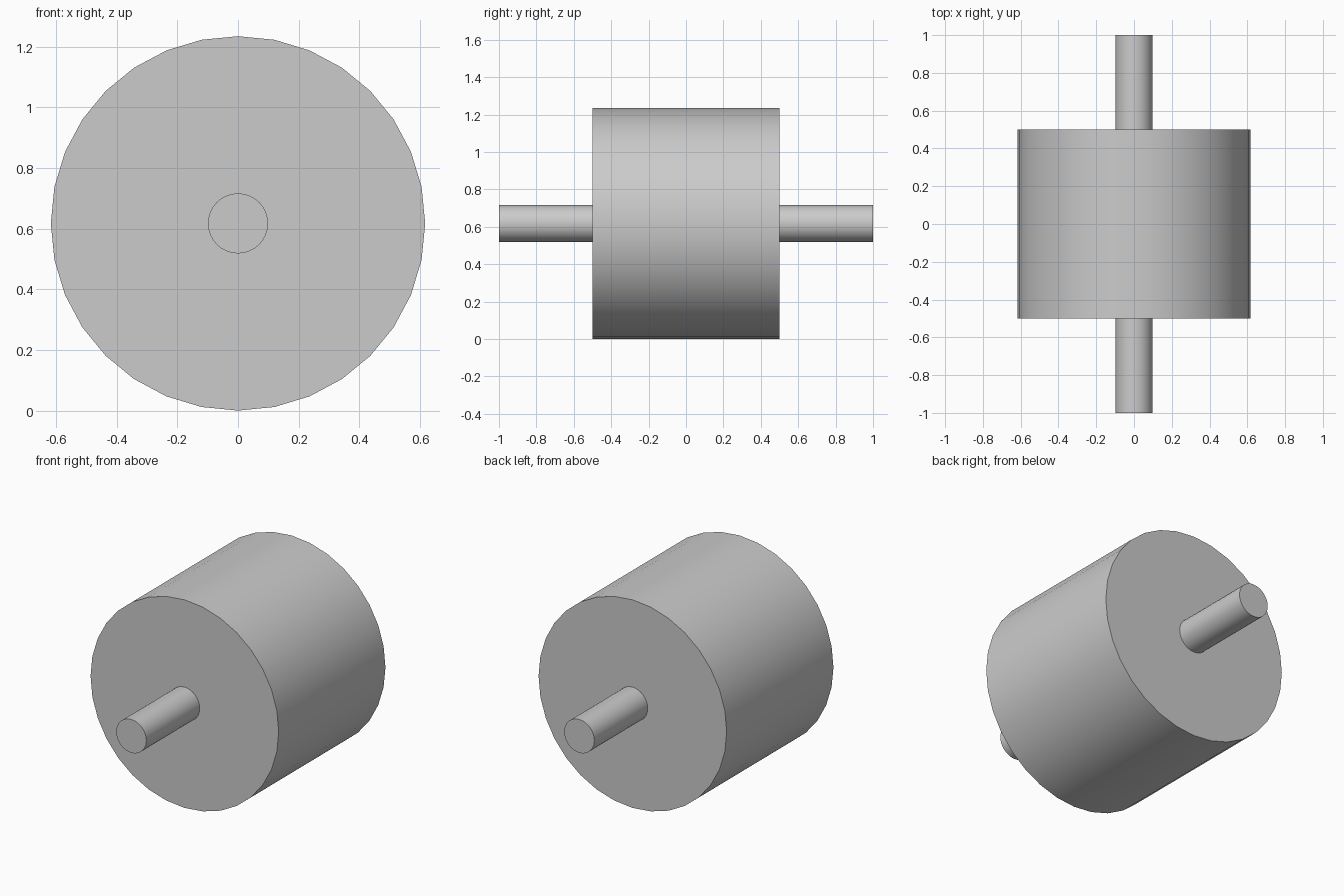
import bpy
import math

cube = bpy.data.objects.get("Cube")
if cube:
    bpy.data.objects.remove(cube, do_unlink=True)

# Single plain grey
grey = bpy.data.materials.new("plain_grey")
grey.use_nodes = True
colour = (0.6, 0.6, 0.6, 1)
grey.diffuse_color = colour
grey.node_tree.nodes["Principled BSDF"].inputs["Base Color"].default_value = colour

DRUM_RADIUS = 0.617


def cylinder_along_y(name, radius, length):
    bpy.ops.mesh.primitive_cylinder_add(
        vertices=32, radius=radius, depth=length,
        location=(0, 0, DRUM_RADIUS), rotation=(math.pi / 2, 0, 0))
    obj = bpy.context.object
    obj.name = name
    obj.data.materials.append(grey)
    bpy.ops.object.transform_apply(location=False, rotation=True, scale=False)
    bpy.ops.object.shade_smooth_by_angle(angle=math.radians(30))
    return obj


# Wide roller body and the thin axle running through it
cylinder_along_y("drum", DRUM_RADIUS, 1.0)
cylinder_along_y("axle", 0.099, 2.0)
